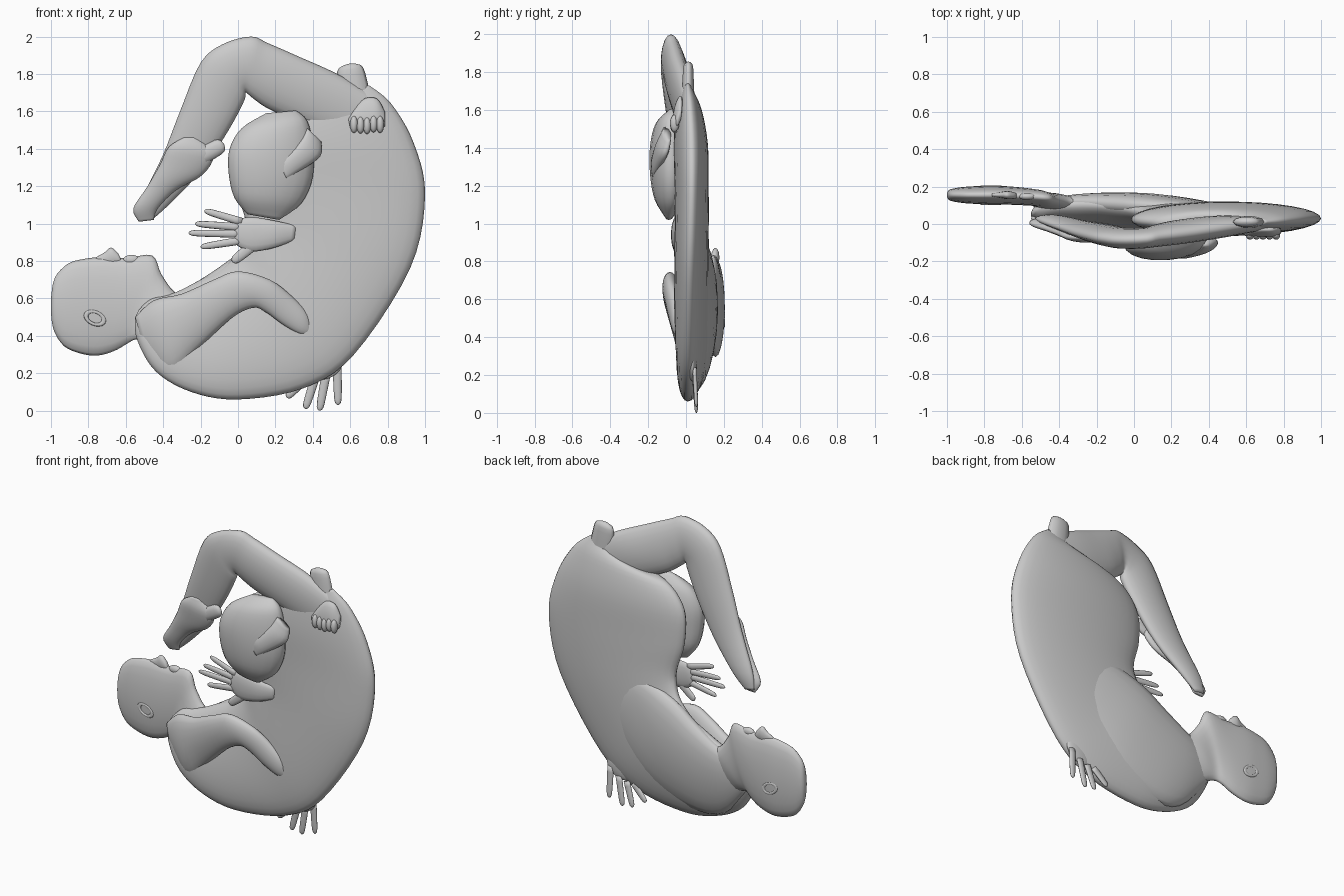
import bpy, bmesh, math
from mathutils import Vector


def spline(rows, steps):
    """Catmull-Rom interpolation of section rows."""
    out = []
    n = len(rows)
    for i in range(n - 1):
        p0, p1, p2, p3 = rows[max(i - 1, 0)], rows[i], rows[i + 1], rows[min(i + 2, n - 1)]
        for s in range(steps):
            t = s / steps
            out.append([0.5 * (2 * b + (c - a) * t + (2 * a - 5 * b + 4 * c - d) * t * t
                               + (3 * b - a - 3 * c + d) * t ** 3)
                        for a, b, c, d in zip(p0, p1, p2, p3)])
    out.append(list(rows[-1]))
    return out


def loft(name, rows, sides=20, steps=4):
    """Rows: outer x,z, inner x,z, outer y, inner y, half depth."""
    bm = bmesh.new()
    rings = []
    for xo, zo, xi, zi, yo, yi, d in spline(rows, steps):
        a, b = Vector((xo, yo, zo)), Vector((xi, yi, zi))
        mid, half = (a + b) / 2, (a - b) / 2
        ring = []
        for k in range(sides):
            t = 2 * math.pi * k / sides
            ring.append(bm.verts.new(mid + half * math.cos(t) + Vector((0, d * math.sin(t), 0))))
        rings.append(ring)
    for r, q in zip(rings, rings[1:]):
        for k in range(sides):
            j = (k + 1) % sides
            bm.faces.new((r[k], r[j], q[j], q[k]))
    bm.faces.new(rings[0])
    bm.faces.new(rings[-1][::-1])
    bmesh.ops.recalc_face_normals(bm, faces=bm.faces)
    me = bpy.data.meshes.new(name)
    bm.to_mesh(me)
    bm.free()
    for p in me.polygons:
        p.use_smooth = True
    ob = bpy.data.objects.new(name, me)
    bpy.context.collection.objects.link(ob)
    return ob


def finger(name, a, b, r, depth=0.012, tip=0.6):
    """Tapered rounded finger from a to b."""
    a, b = Vector(a), Vector(b)
    n = (b - a).normalized()
    rows = []
    for t, s in ((0, 1), (0.4, 0.95), (0.8, 0.85), (0.95, tip), (1, 0.1)):
        c = a.lerp(b, t)
        rows.append((c.x - n.z * r * s, c.z + n.x * r * s, c.x + n.z * r * s, c.z - n.x * r * s,
                     c.y, c.y, depth * s))
    return loft(name, rows, 10, 2)


def blob(name, loc, size, rot=0):
    bpy.ops.mesh.primitive_uv_sphere_add(segments=20, ring_count=12, location=loc, rotation=(0, rot, 0))
    ob = bpy.context.object
    ob.name = name
    ob.scale = size
    bpy.ops.object.shade_smooth()


# Curled torso, shoulder to hip
loft("torso", [
    (-0.55, 0.50, -0.53, 0.54, 0.06, 0.07, 0.01),
    (-0.54, 0.38, -0.46, 0.60, 0.04, 0.09, 0.05),
    (-0.44, 0.21, -0.34, 0.63, 0.02, 0.10, 0.07),
    (-0.25, 0.10, -0.20, 0.70, 0.01, 0.10, 0.08),
    (0.00, 0.06, -0.10, 0.75, 0.01, 0.09, 0.09),
    (0.35, 0.12, 0.00, 0.84, 0.01, 0.07, 0.09),
    (0.62, 0.30, 0.04, 0.93, 0.01, 0.05, 0.09),
    (0.92, 0.76, 0.04, 1.02, 0.02, 0.04, 0.09),
    (1.00, 1.15, -0.01, 1.20, 0.03, 0.03, 0.09),
    (0.94, 1.43, 0.00, 1.42, 0.03, 0.02, 0.09),
    (0.82, 1.64, 0.14, 1.57, 0.02, 0.01, 0.065),
    (0.70, 1.74, 0.38, 1.61, 0.01, 0.00, 0.03)], 32, 5)

# Raised far side of the chest
loft("rear_chest", [
    (0.56, 0.74, 0.50, 0.86, 0.07, 0.08, 0.01),
    (0.50, 0.50, 0.27, 0.92, 0.055, 0.09, 0.05),
    (0.26, 0.24, 0.03, 0.85, 0.045, 0.10, 0.085),
    (-0.08, 0.12, -0.14, 0.74, 0.045, 0.11, 0.085),
    (-0.32, 0.15, -0.32, 0.63, 0.05, 0.12, 0.065),
    (-0.52, 0.38, -0.46, 0.58, 0.09, 0.11, 0.03)])

# Profile head with neck
loft("reclining_head", [
    (-1.00, 0.52, -1.00, 0.60, 0.155, 0.155, 0.012),
    (-0.985, 0.43, -0.98, 0.71, 0.155, 0.155, 0.03),
    (-0.93, 0.345, -0.91, 0.785, 0.155, 0.155, 0.042),
    (-0.84, 0.305, -0.83, 0.81, 0.155, 0.155, 0.048),
    (-0.75, 0.295, -0.74, 0.82, 0.155, 0.155, 0.050),
    (-0.66, 0.32, -0.60, 0.815, 0.150, 0.150, 0.048),
    (-0.59, 0.36, -0.46, 0.83, 0.14, 0.14, 0.045),
    (-0.55, 0.38, -0.41, 0.73, 0.12, 0.13, 0.045),
    (-0.50, 0.37, -0.34, 0.635, 0.10, 0.12, 0.05),
    (-0.42, 0.33, -0.27, 0.62, 0.08, 0.11, 0.04)])
loft("nose", [
    (-0.76, 0.79, -0.76, 0.82, 0.155, 0.155, 0.008),
    (-0.71, 0.77, -0.715, 0.845, 0.155, 0.155, 0.016),
    (-0.67, 0.77, -0.68, 0.872, 0.155, 0.155, 0.022),
    (-0.63, 0.78, -0.645, 0.845, 0.152, 0.152, 0.016),
    (-0.62, 0.79, -0.63, 0.82, 0.152, 0.152, 0.006)], 12)
blob("lips", (-0.57, 0.147, 0.805), (0.045, 0.02, 0.028))
for side, y in (("front", 0.108), ("rear", 0.2)):
    bpy.ops.mesh.primitive_torus_add(major_radius=0.05, minor_radius=0.013, major_segments=20,
                                     minor_segments=8, location=(-0.765, y, 0.495),
                                     rotation=(math.pi / 2, 0.4, 0))
    ear = bpy.context.object
    ear.name = side + "_ear"
    ear.scale = (1, 0.65, 0.5)
    bpy.ops.object.shade_smooth()

# Folded front arm, merging into the shoulder
loft("front_arm", [
    (-0.55, 0.50, -0.50, 0.32, 0.03, 0.03, 0.02),
    (-0.45, 0.59, -0.36, 0.18, 0.01, 0.02, 0.06),
    (-0.30, 0.625, -0.23, 0.31, -0.03, -0.01, 0.055),
    (-0.13, 0.70, -0.04, 0.49, -0.07, -0.06, 0.05),
    (0.00, 0.745, 0.08, 0.55, -0.085, -0.075, 0.045),
    (0.17, 0.70, 0.15, 0.525, -0.08, -0.07, 0.04),
    (0.29, 0.61, 0.24, 0.46, -0.06, -0.06, 0.035),
    (0.37, 0.52, 0.33, 0.41, -0.05, -0.05, 0.025),
    (0.395, 0.43, 0.385, 0.41, -0.045, -0.045, 0.005)])

# Bent leg: thigh, knee and shin
loft("bent_leg", [
    (0.82, 1.62, 0.62, 1.42, 0.01, 0.00, 0.03),
    (0.56, 1.785, 0.36, 1.53, -0.01, -0.02, 0.06),
    (0.32, 1.895, 0.17, 1.61, -0.045, -0.04, 0.065),
    (0.16, 1.965, 0.08, 1.67, -0.065, -0.06, 0.06),
    (0.07, 2.00, 0.045, 1.70, -0.08, -0.07, 0.055),
    (-0.08, 1.96, 0.04, 1.69, -0.085, -0.07, 0.055),
    (-0.20, 1.86, 0.03, 1.65, -0.075, -0.07, 0.055),
    (-0.31, 1.60, -0.05, 1.50, -0.05, -0.05, 0.05),
    (-0.40, 1.37, -0.19, 1.29, -0.02, -0.02, 0.04),
    (-0.51, 1.14, -0.36, 1.11, 0.02, 0.02, 0.03),
    (-0.53, 1.03, -0.46, 1.02, 0.03, 0.03, 0.012)])
loft("overlapping_foot", [
    (-0.29, 1.46, -0.22, 1.46, -0.075, -0.075, 0.01),
    (-0.37, 1.41, -0.13, 1.37, -0.065, -0.065, 0.035),
    (-0.42, 1.31, -0.19, 1.26, -0.045, -0.045, 0.035),
    (-0.49, 1.19, -0.33, 1.18, -0.02, -0.02, 0.028),
    (-0.56, 1.08, -0.43, 1.08, 0.005, 0.005, 0.025),
    (-0.53, 1.01, -0.45, 1.02, 0.02, 0.02, 0.01)])
finger("big_toe", (-0.24, -0.065, 1.34), (-0.075, -0.075, 1.425), 0.05, 0.024)

# Foot around the hip: heel and toes
finger("heel", (0.64, 0.01, 1.56), (0.595, 0.012, 1.855), 0.09, 0.035, 0.65)
for i in range(5):
    blob("toe_%d" % i, (0.62 + i * 0.035, -0.06, 1.53 - 0.003 * i + 0.012 * (i > 2)),
         (0.021, 0.024, 0.045))
loft("toe_pad", [
    (0.59, 1.56, 0.60, 1.51, -0.05, -0.05, 0.015),
    (0.66, 1.66, 0.67, 1.51, -0.03, -0.055, 0.022),
    (0.74, 1.67, 0.74, 1.51, -0.03, -0.055, 0.022),
    (0.785, 1.60, 0.785, 1.52, -0.03, -0.045, 0.012)], 14)

# Second head, tucked in front
loft("tucked_head", [
    (0.05, 1.05, 0.22, 1.02, -0.09, -0.09, 0.02),
    (-0.02, 1.14, 0.34, 1.11, -0.10, -0.08, 0.075),
    (-0.05, 1.27, 0.40, 1.25, -0.11, -0.08, 0.095),
    (-0.045, 1.40, 0.40, 1.42, -0.11, -0.08, 0.095),
    (0.02, 1.51, 0.37, 1.55, -0.10, -0.08, 0.07),
    (0.15, 1.59, 0.31, 1.605, -0.08, -0.07, 0.02)])
loft("tucked_ear", [
    (0.22, 1.32, 0.26, 1.24, -0.17, -0.17, 0.012),
    (0.25, 1.36, 0.33, 1.28, -0.165, -0.15, 0.025),
    (0.33, 1.44, 0.44, 1.36, -0.14, -0.11, 0.03),
    (0.37, 1.51, 0.445, 1.44, -0.11, -0.09, 0.02)], 14)

# Reaching hand
loft("reaching_palm", [
    (0.31, 0.99, 0.30, 0.91, -0.04, -0.04, 0.012),
    (0.20, 1.015, 0.19, 0.87, -0.055, -0.055, 0.022),
    (0.08, 1.035, 0.07, 0.85, -0.055, -0.055, 0.022),
    (0.01, 1.025, 0.00, 0.88, -0.05, -0.05, 0.016),
    (-0.02, 1.00, -0.02, 0.90, -0.05, -0.05, 0.004)], 14)
for i, (z0, x1, z1) in enumerate([(1.01, -0.18, 1.07), (0.98, -0.23, 1.00),
                                  (0.945, -0.265, 0.95), (0.91, -0.20, 0.875)]):
    finger("reaching_finger_%d" % i, (0.02, -0.052, z0), (x1, -0.04, z1), 0.021)
finger("reaching_thumb", (0.10, -0.055, 0.90), (-0.03, -0.05, 0.795), 0.03)

# Hand clasping the back from below
blob("clasping_palm", (0.46, 0.035, 0.26), (0.11, 0.025, 0.09), -0.5)
for i, (x0, z0, x1, z1) in enumerate([(0.36, 0.17, 0.26, 0.07), (0.41, 0.17, 0.36, 0.01),
                                      (0.47, 0.19, 0.435, 0.0), (0.53, 0.24, 0.535, 0.03)]):
    finger("clasping_finger_%d" % i, (x0, 0.045, z0), (x1, 0.055, z1), 0.024)
